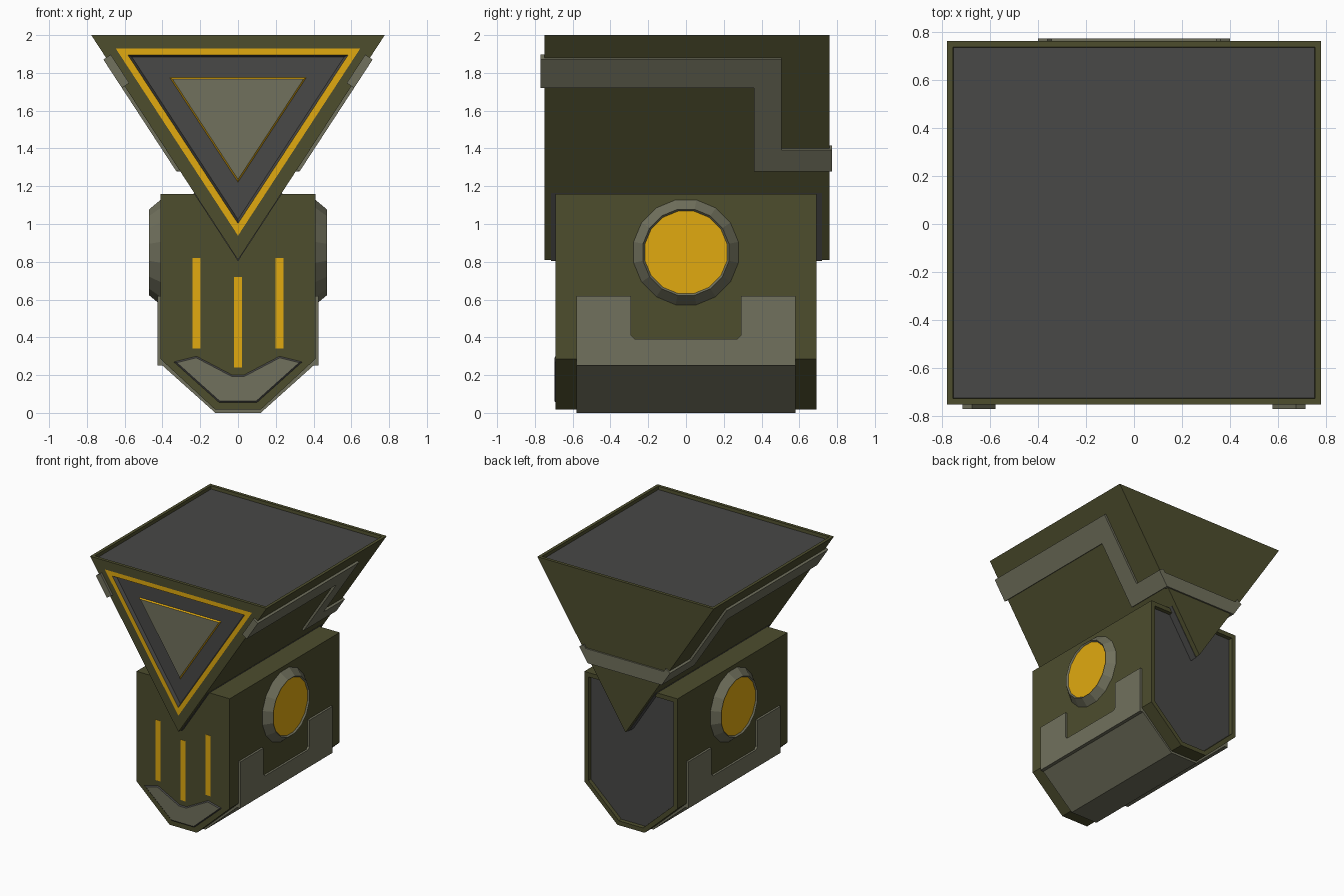
import bpy, bmesh, math
from mathutils import Vector

if "Cube" in bpy.data.objects:
    bpy.data.objects.remove(bpy.data.objects["Cube"])


def make_mat(name, rgb):
    m = bpy.data.materials.new(name)
    m.diffuse_color = (*rgb, 1)
    m.use_nodes = True
    m.node_tree.nodes["Principled BSDF"].inputs["Base Color"].default_value = m.diffuse_color
    return m


OLIVE = make_mat("olive", (0.075, 0.075, 0.027))
DARK = make_mat("dark_grey", (0.065, 0.065, 0.063))
TRIM = make_mat("trim_grey", (0.165, 0.165, 0.11))
YELLOW = make_mat("yellow", (0.75, 0.4, 0.005))


def prism(name, pts, vec, mats, insets=()):
    """Extrude a flat outline along vec; insets = (face direction, [(width, depth, ring slot, inner slot)])."""
    bm = bmesh.new()
    face = bm.faces.new([bm.verts.new(p) for p in pts])
    new = bmesh.ops.extrude_face_region(bm, geom=[face])["geom"]
    bmesh.ops.translate(bm, vec=vec, verts=[g for g in new if isinstance(g, bmesh.types.BMVert)])
    bmesh.ops.recalc_face_normals(bm, faces=bm.faces)
    for direction, steps in insets:
        f = max(bm.faces, key=lambda q: q.normal.dot(Vector(direction)))
        for width, depth, ring_slot, inner_slot in steps:
            ring = bmesh.ops.inset_individual(bm, faces=[f], thickness=width, depth=depth,
                                              use_even_offset=True)["faces"]
            for q in ring:
                q.material_index = ring_slot
            f.material_index = inner_slot
    me = bpy.data.meshes.new(name)
    bm.to_mesh(me)
    bm.free()
    for m in mats:
        me.materials.append(m)
    ob = bpy.data.objects.new(name, me)
    bpy.context.collection.objects.link(ob)
    return ob


def xz(pts, y):
    return [(x, y, z) for x, z in pts]


def mirrored(half):
    return half + [(-x, z) for x, z in reversed(half)]


def mirror_x(ob):
    ob.modifiers.new("mirror", 'MIRROR')
    return ob


# upper wedge with framed front triangle and sunken top panel
W, TIP, TOP = 0.777, 0.81, 2.0
prism("upper_wedge", xz([(-W, TOP), (W, TOP), (0, TIP)], -0.75), (0, 1.51, 0),
      [OLIVE, DARK, TRIM, YELLOW],
      [((0, -1, 0), [(0.07, 0, 0, 3), (0.035, 0, 3, 1), (0.012, -0.025, 1, 1),
                     (0.108, 0, 1, 3), (0.008, 0.01, 3, 2)]),
       ((0, 0, 1), [(0.025, 0, 0, 1), (0.002, -0.025, 0, 1)])])

# dark seat where the wedge sinks into the body
def slope_x(z):
    return W * (z - TIP) / (TOP - TIP)

prism("wedge_seat", xz([(-slope_x(1.165) - 0.004, 1.165), (slope_x(1.165) + 0.004, 1.165),
                        (0, 0.803)], -0.715), (0, 1.435, 0), [DARK])

# stepped strip on each slanted side, wrapping onto front and back
n = Vector((TOP - TIP, 0, -W)).normalized()
outline = [(-0.77, 1.88), (0.505, 1.88), (0.505, 1.40), (0.772, 1.40),
           (0.772, 1.287), (0.36, 1.287), (0.36, 1.73), (-0.77, 1.73)]
mirror_x(prism("side_strip", [Vector((slope_x(z), y, z)) - n * 0.03 for y, z in outline],
               n * 0.047, [TRIM]))
prism("back_strip", xz(mirrored([(slope_x(1.278) + 0.02, 1.278), (slope_x(1.391) + 0.02, 1.391)]), 0.74),
      (0, 0.032, 0), [TRIM])

# lower body with sunken back panel
prism("lower_body", xz(mirrored([(0.41, 1.16), (0.41, 0.285), (0.12, 0.017)]), -0.69), (0, 1.382, 0),
      [OLIVE, DARK], [((0, 1, 0), [(0.035, 0, 0, 1), (0.002, -0.03, 0, 1)])])

# notched side plates and the belly armour joining them
notch = [(-0.58, 0.25), (-0.58, 0.62), (-0.29, 0.62), (-0.29, 0.41), (-0.27, 0.39),
         (0.27, 0.39), (0.29, 0.41), (0.29, 0.62), (0.58, 0.62), (0.58, 0.25)]
mirror_x(prism("side_plate", [(0.38, y, z) for y, z in notch], (0.047, 0, 0), [TRIM]))
prism("belly_plate", xz(mirrored([(0.38, 0.29), (0.427, 0.29), (0.427, 0.275), (0.12, 0)]), -0.58),
      (0, 1.16, 0), [TRIM])

# round side lamps: tapered collar with recessed yellow lens
def circle(r, x, sides=16):
    return [(x, r * math.sin(a), 0.85 + r * math.cos(a))
            for a in (2 * math.pi * (i + 0.5) / sides for i in range(sides))]

mirror_x(prism("side_lamp", circle(0.283, 0.39), (0.02, 0, 0), [TRIM, YELLOW],
               [((1, 0, 0), [(0.05, 0.06, 0, 0), (0.01, -0.012, 0, 1)])]))

# glowing slits on the front
def slit(name, x, z):
    return prism(name, xz([(x - 0.021, z), (x + 0.021, z), (x + 0.021, z + 0.48), (x - 0.021, z + 0.48)],
                          -0.692), (0, 0.02, 0), [YELLOW])

slit("centre_slit", 0, 0.24)
mirror_x(slit("outer_slit", 0.22, 0.34))

# chin plate
prism("chin_plate", xz(mirrored([(0.03, 0.20), (0.22, 0.30), (0.34, 0.27), (0.10, 0.055)]), -0.68),
      (0, -0.01, 0), [TRIM, DARK], [((0, -1, 0), [(0.008, -0.0 + 0.007, 1, 0)])])
